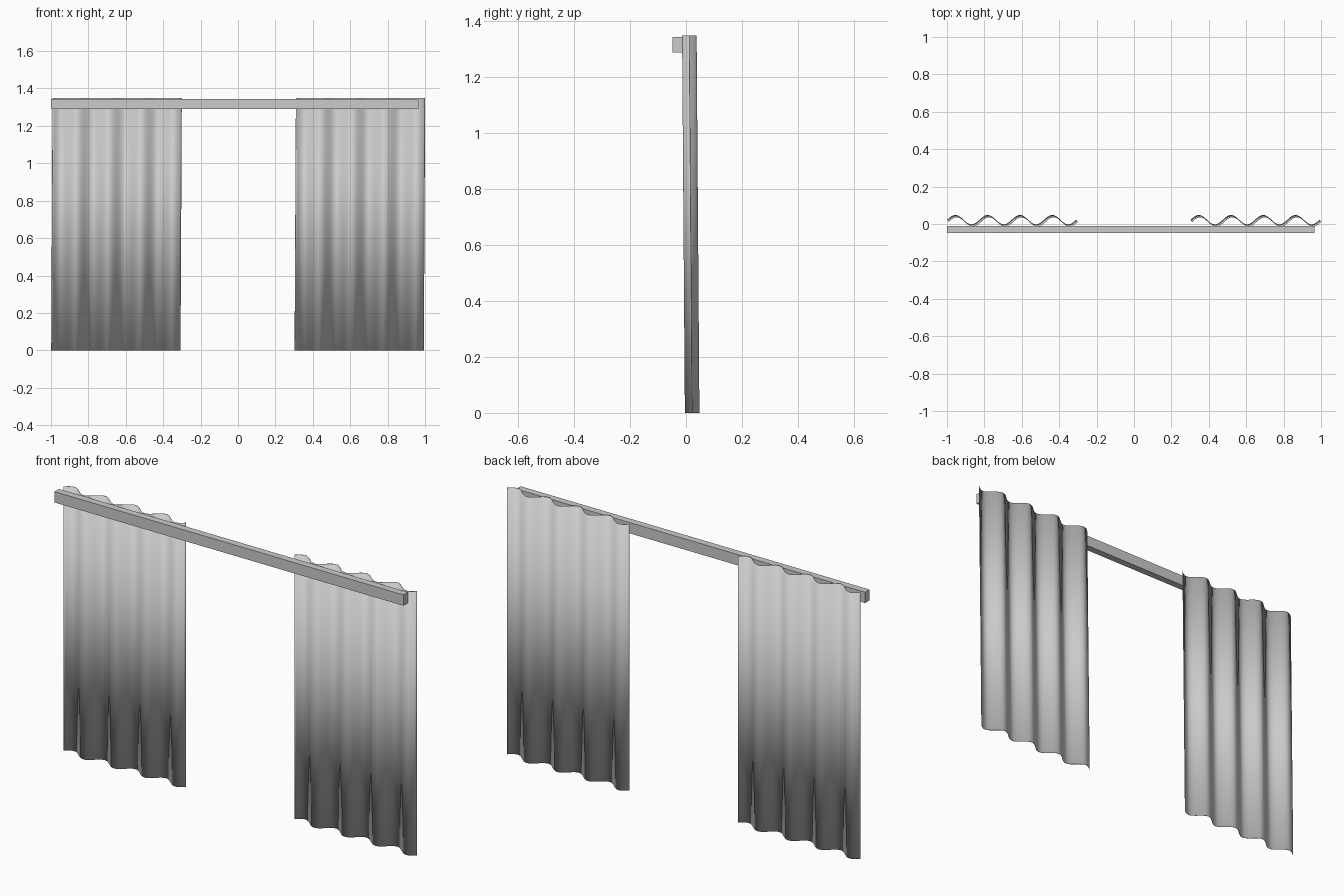
import bpy, bmesh, math

cube = bpy.data.objects.get("Cube")
if cube:
    bpy.data.objects.remove(cube, do_unlink=True)


def make_material(name, rgb):
    mat = bpy.data.materials.new(name)
    mat.use_nodes = True
    colour = (*rgb, 1)
    mat.diffuse_color = colour
    mat.node_tree.nodes["Principled BSDF"].inputs["Base Color"].default_value = colour
    return mat


grey = make_material("light grey", (0.6, 0.6, 0.6))

HEIGHT, WIDTH, FOLDS, STEPS = 1.35, 0.69, 4, 96
DEPTH = 0.025           # half depth of the folds
LEAN_X, LEAN_Y = 0.007, -0.01   # slight lean from hem to top


def finish(bm, name):
    mesh = bpy.data.meshes.new(name)
    bm.to_mesh(mesh)
    bm.free()
    mesh.materials.append(grey)
    obj = bpy.data.objects.new(name, mesh)
    bpy.context.collection.objects.link(obj)
    return obj


# Wavy cloth panel: a sine profile drawn up from hem to top
def curtain(name, x_start):
    bm = bmesh.new()
    rows = []
    for level in (0, 1):
        row = []
        for i in range(STEPS + 1):
            t = i / STEPS
            x = x_start + WIDTH * t + LEAN_X * level
            y = 0.022 + DEPTH * math.sin(math.tau * FOLDS * t) + LEAN_Y * level
            row.append(bm.verts.new((x, y, HEIGHT * level)))
        rows.append(row)
    low, high = rows
    for i in range(STEPS):
        face = bm.faces.new((low[i], low[i + 1], high[i + 1], high[i]))
        face.smooth = True
    obj = finish(bm, name)
    cloth = obj.modifiers.new("cloth thickness", "SOLIDIFY")
    cloth.thickness = 0.002
    cloth.offset = 0
    return obj


curtain("right_curtain", -0.998)
curtain("left_curtain", 0.303)

# Square rail across the front
bm = bmesh.new()
bmesh.ops.create_cube(bm, size=1)
bmesh.ops.scale(bm, vec=(1.965, 0.036, 0.055), verts=bm.verts)
bmesh.ops.translate(bm, vec=(-0.0175, -0.03, 1.317), verts=bm.verts)
finish(bm, "curtain_rail")
